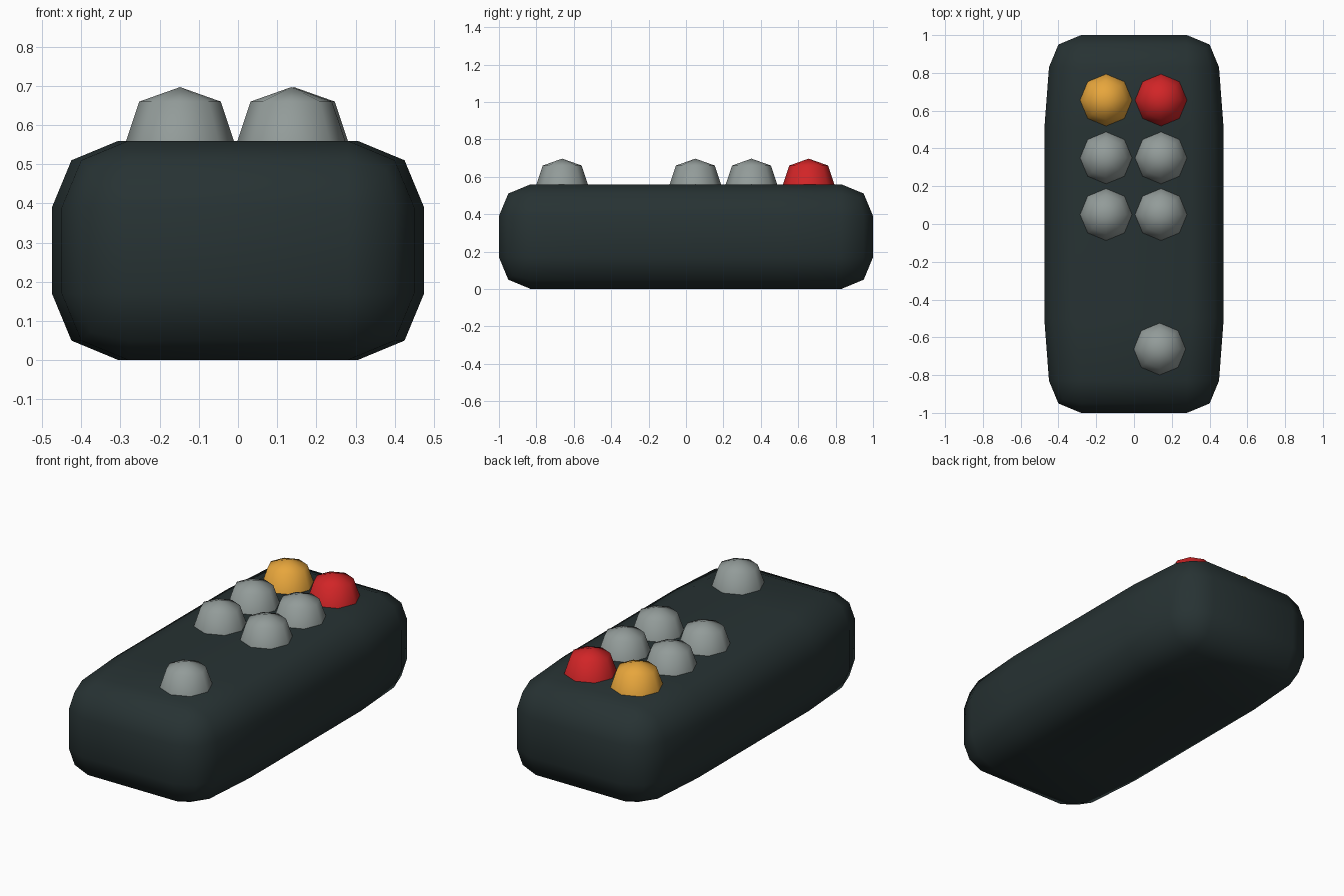
import bpy, bmesh, math

if "Cube" in bpy.data.objects:
    bpy.data.objects.remove(bpy.data.objects["Cube"])


def material(name, rgb):
    m = bpy.data.materials.new(name)
    m.diffuse_color = (*rgb, 1)
    m.use_nodes = True
    m.node_tree.nodes["Principled BSDF"].inputs["Base Color"].default_value = m.diffuse_color
    return m


def finish(bm, name, mat):
    bmesh.ops.recalc_face_normals(bm, faces=bm.faces)
    for f in bm.faces:
        f.smooth = True
    me = bpy.data.meshes.new(name)
    bm.to_mesh(me)
    bm.free()
    me.materials.append(mat)
    ob = bpy.data.objects.new(name, me)
    bpy.context.collection.objects.link(ob)
    return ob


dark = material("dark slate", (0.020, 0.032, 0.033))
grey = material("button grey", (0.29, 0.33, 0.32))
amber = material("amber", (0.80, 0.38, 0.045))
red = material("red", (0.64, 0.018, 0.020))

# Body: rounded box whose long sides bulge slightly in the middle
bm = bmesh.new()
bmesh.ops.create_cube(bm, size=1)
for v in bm.verts:
    v.co.x *= 0.90
    v.co.y *= 2.0
    v.co.z = (v.co.z + 0.5) * 0.56
bmesh.ops.bevel(bm, geom=bm.edges[:], offset=0.17, offset_type='OFFSET',
                segments=2, profile=0.5, affect='EDGES')
for y in (-0.5, 0.5):
    bmesh.ops.bisect_plane(bm, geom=bm.verts[:] + bm.edges[:] + bm.faces[:],
                           plane_co=(0, y, 0), plane_no=(0, 1, 0))
for v in bm.verts:
    if abs(v.co.y) < 0.51:
        v.co.x += math.copysign(0.025, v.co.x)
finish(bm, "body", dark)


# Buttons: eight-sided domes sunk a little into the top
def button(name, x, y, mat):
    bm = bmesh.new()
    rings = []
    for r, z in ((0.143, 0.54), (0.1375, 0.56), (0.104, 0.66)):
        rings.append([bm.verts.new((x + r * math.cos(i * math.pi / 4),
                                    y + r * math.sin(i * math.pi / 4), z))
                      for i in range(8)])
    top = bm.verts.new((x, y, 0.697))
    for i in range(8):
        j = (i + 1) % 8
        for a, b in zip(rings, rings[1:]):
            bm.faces.new((a[i], a[j], b[j], b[i]))
        bm.faces.new((rings[-1][i], rings[-1][j], top))
    finish(bm, name, mat)


button("amber_button", -0.148, 0.656, amber)
button("red_button", 0.143, 0.656, red)
for row, y in enumerate((0.35, 0.05)):
    button(f"left_button_{row}", -0.148, y, grey)
    button(f"right_button_{row}", 0.143, y, grey)
button("lower_button", 0.136, -0.662, grey)
